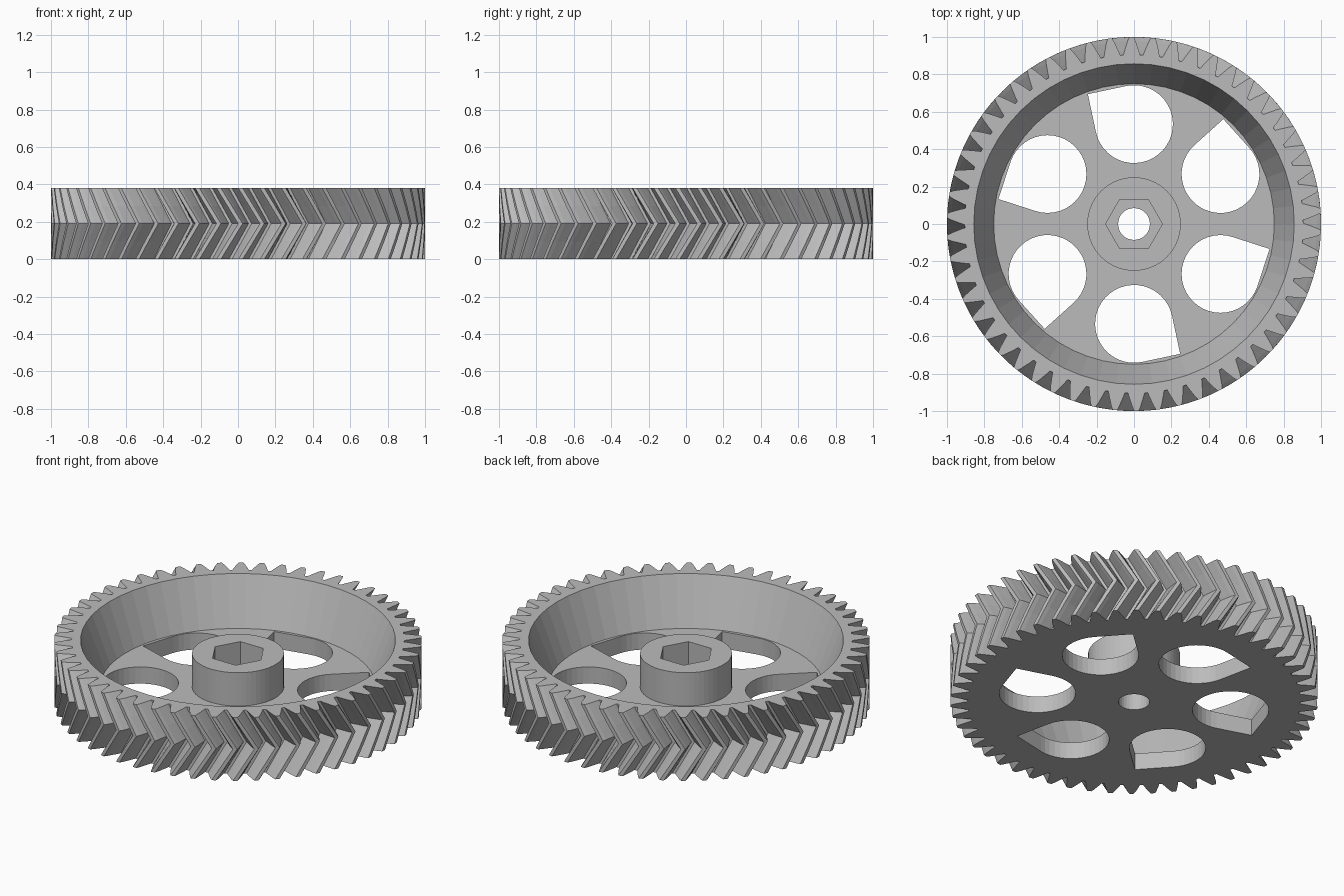
import bpy
import bmesh
from math import cos, sin, pi, tau, radians

default = bpy.data.objects.get("Cube")
if default:
    bpy.data.objects.remove(default, do_unlink=True)

HEIGHT = 0.38
WEB_TOP = 0.1
HUB_TOP = 0.3
TEETH = 54
PITCH = tau / TEETH

grey = bpy.data.materials.new("plain grey")
grey.use_nodes = True
colour = (0.5, 0.5, 0.5, 1)
grey.diffuse_color = colour
grey.node_tree.nodes["Principled BSDF"].inputs["Base Color"].default_value = colour


def stack(name, rings):
    """Closed solid from (outline, z) rings joined in order and capped."""
    bm = bmesh.new()
    loops = [[bm.verts.new((x, y, z)) for x, y in outline] for outline, z in rings]
    for low, high in zip(loops, loops[1:]):
        count = len(low)
        for i in range(count):
            j = (i + 1) % count
            bm.faces.new((low[i], low[j], high[j], high[i]))
    bm.faces.new(loops[0][::-1])
    bm.faces.new(loops[-1])
    bmesh.ops.recalc_face_normals(bm, faces=bm.faces)
    mesh = bpy.data.meshes.new(name)
    bm.to_mesh(mesh)
    bm.free()
    mesh.materials.append(grey)
    obj = bpy.data.objects.new(name, mesh)
    bpy.context.collection.objects.link(obj)
    return obj


def circle(radius, sides=56):
    return [(radius * cos(tau * i / sides), radius * sin(tau * i / sides))
            for i in range(sides)]


def tooth_outline(turn):
    """Gear outline; each flank point is (radius, half width in pitches)."""
    flank = [(0.905, 0.42), (0.928, 0.35), (0.952, 0.27), (0.978, 0.19), (1.0, 0.1)]
    profile = [(r, -w) for r, w in flank] + [(r, w) for r, w in reversed(flank)]
    first = -pi / 2 - 0.045 + PITCH / 2 + turn
    return [(r * cos(first + (k + w) * PITCH), r * sin(first + (k + w) * PITCH))
            for k in range(TEETH) for r, w in profile]


def teardrop(angle):
    """Round lightening hole with one square corner."""
    radius, distance = 0.208, 0.534
    cx, cy = distance * cos(angle), distance * sin(angle)
    corner = angle + radians(57)
    points = [(cx + radius * 2 ** 0.5 * cos(corner), cy + radius * 2 ** 0.5 * sin(corner))]
    steps = 30
    for i in range(steps + 1):
        a = corner + pi / 4 + 1.5 * pi * i / steps
        points.append((cx + radius * cos(a), cy + radius * sin(a)))
    return points


# Herringbone toothed body: twists one pitch to mid height and back
levels = [0, 0.5, 1, 0.5, 0]
gear = stack("herringbone_gear", [
    (tooth_outline(t * PITCH), HEIGHT * i / 4) for i, t in enumerate(levels)])

# Dished recess, leaving the central hub standing
slope = (0.857 - 0.75) / (HEIGHT - WEB_TOP)
over = HEIGHT + 0.1
cutters = [stack("recess_cutter", [
    (circle(0.25), HUB_TOP),
    (circle(0.25), WEB_TOP),
    (circle(0.75), WEB_TOP),
    (circle(0.857 + slope * 0.1), over)])]

# Axle bore and hexagonal nut pocket
cutters.append(stack("bore_cutter", [(circle(0.085, 32), -0.1), (circle(0.085, 32), over)]))
cutters.append(stack("nut_cutter", [(circle(0.152, 6), 0.14), (circle(0.152, 6), over)]))

# Six teardrop holes through the web
for i in range(6):
    outline = teardrop(pi / 2 + i * tau / 6)
    cutters.append(stack("hole_cutter", [(outline, -0.1), (outline, WEB_TOP + 0.05)]))

# Cut everything out of the gear
bpy.context.view_layer.objects.active = gear
for cutter in cutters:
    cutter.hide_render = True
    mod = gear.modifiers.new(cutter.name, "BOOLEAN")
    mod.operation = "DIFFERENCE"
    mod.solver = "EXACT"
    mod.object = cutter
    bpy.ops.object.modifier_apply(modifier=mod.name)
    bpy.data.objects.remove(cutter, do_unlink=True)
